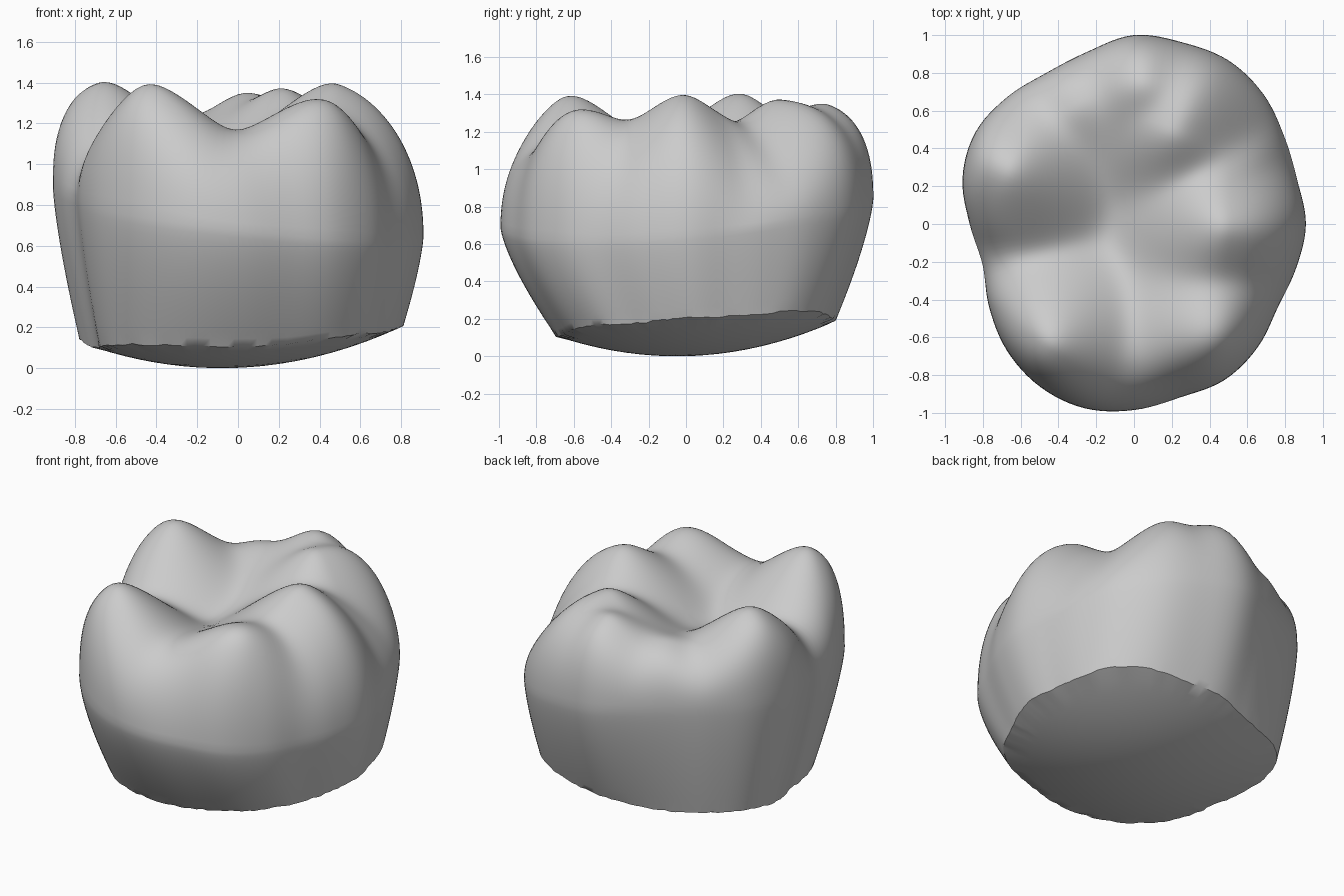
import bpy, bmesh, math, random
from math import sin, cos, exp, log, hypot, atan2, pi, radians

if "Cube" in bpy.data.objects:
    bpy.data.objects.remove(bpy.data.objects["Cube"], do_unlink=True)
random.seed(4)

SEGMENTS, BOWL_RINGS, WALL_RINGS, TOP_RINGS = 144, 10, 16, 48

# widest outline: radius every 15 degrees, starting at +x
OUTLINE = [.91, .895, .92, .97, 1.0, .995, 1.0, .945, .925, .95, .97, .94,
           .87, .83, .885, .95, .995, 1.01, .985, .95, .955, .925, .88, .89]
# cusps and low ridges: x, y, height, slope
CUSPS = [(-.46, -.65, 1.38, .85), (.5, -.64, 1.23, .7), (.5, -.02, 1.39, .85),
         (-.68, .29, 1.4, .85), (.22, .5, 1.37, .9), (.05, .77, 1.34, .8),
         (0, -.74, 1.07, .5), (-.3, .64, 1.22, .6)]
# grooves down the walls: angle, width, depth
GROOVES = [(22, 9, .08), (190, 10, .06), (279, 12, .03)]


def outline(a):
    """Cubic interpolation through the closed outline."""
    n = len(OUTLINE)
    s = (a / (2 * pi) * n) % n
    i, t = int(s), s - int(s)
    p, q, r, w = (OUTLINE[(i + k) % n] for k in (-1, 0, 1, 2))
    return q + t / 2 * (r - p + t * (2 * p - 5 * q + 4 * r - w + t * (3 * (q - r) + w - p)))


def bulge_height(a):
    return .76 - .115 * cos(a) + .085 * sin(a)


def crown_rise(u, a):
    """Rounded shoulder: 0 at the widest line, 1 in the middle."""
    power = 6.35 - 2.3 * cos(a) - .65 * cos(2 * a)
    return max(0, 1 - u ** power) ** (.42 + .05 * cos(a))


def groove(a, f):
    total = 0
    for angle, width, depth in GROOVES:
        d = (a - radians(angle) + pi) % (2 * pi) - pi
        total += depth * exp(-(d / radians(width)) ** 2)
    return 1 - total * f


# cusp heights lifted to make up for the shoulder rounding
PEAKS = []
for x, y, z, k in CUSPS:
    a, r = atan2(y, x), hypot(x, y)
    b = bulge_height(a)
    PEAKS.append((x, y, b + (z - b) / crown_rise(r / outline(a), a), k))


def chewing_height(x, y):
    """Soft union of cones that stay shallow on their outer sides."""
    total = 0
    for cx, cy, h, k in PEAKS:
        r = hypot(cx, cy)
        dx, dy = x - cx, y - cy
        along = (dx * cx + dy * cy) / r
        across = (dy * cx - dx * cy) / r
        if along > 0:
            along *= .3
        d = math.sqrt(along ** 2 + across ** 2 + .01) - .1
        total += exp(18 * (h - k * d))
    return log(total) / 18


def bowl_height(x, y):
    return .26 * ((x + .08) ** 2 + (y + .05) ** 2)


bm = bmesh.new()
angles = [2 * pi * i / SEGMENTS for i in range(SEGMENTS)]
rings = []

# shallow domed underside, fuller at the corners, with a slightly rough rim
bottom = bm.verts.new((0, .05, bowl_height(0, .05)))
base = []
for a in angles:
    r = outline(a) * (1 + .045 * sin(2 * a) ** 2)
    base.append((r * cos(a) * .87 + .02, r * sin(a) * .75 + .05))
for j in range(1, BOWL_RINGS + 1):
    t = j / BOWL_RINGS
    ring = []
    for bx, by in base:
        x, y = bx * t, .05 + (by - .05) * t
        z = bowl_height(x, y)
        if j == BOWL_RINGS:
            z += random.uniform(-.005, .005)
        ring.append(bm.verts.new((x, y, z)))
    rings.append(ring)

# flaring wall
for j in range(1, WALL_RINGS + 1):
    t = j / WALL_RINGS
    w = 1 - (1 - t) ** 1.35
    ring = []
    for (bx, by), a in zip(base, angles):
        z0 = bowl_height(bx, by)
        r = outline(a)
        ring.append(bm.verts.new((bx + (r * cos(a) - bx) * w,
                                  by + (r * sin(a) - by) * w,
                                  z0 + (bulge_height(a) - z0) * t)))
    rings.append(ring)

# rounded shoulder and chewing surface
for j in range(1, TOP_RINGS):
    u = 1 - (j / TOP_RINGS) ** 2
    ring = []
    for a in angles:
        f = crown_rise(u, a)
        r = outline(a) * u * groove(a, f * u)
        x, y, b = r * cos(a), r * sin(a), bulge_height(a)
        ring.append(bm.verts.new((x, y, b + (chewing_height(x, y) - b) * f)))
    rings.append(ring)
top = bm.verts.new((0, 0, chewing_height(0, 0)))

# skin the rings
for lower, upper in zip(rings, rings[1:]):
    for i in range(SEGMENTS):
        k = (i + 1) % SEGMENTS
        bm.faces.new((lower[i], lower[k], upper[k], upper[i]))
for i in range(SEGMENTS):
    k = (i + 1) % SEGMENTS
    bm.faces.new((bottom, rings[0][k], rings[0][i]))
    bm.faces.new((top, rings[-1][i], rings[-1][k]))
bmesh.ops.recalc_face_normals(bm, faces=bm.faces)

mesh = bpy.data.meshes.new("molar_crown")
bm.to_mesh(mesh)
bm.free()
crown = bpy.data.objects.new("molar_crown", mesh)
bpy.context.collection.objects.link(crown)

grey = bpy.data.materials.new("light grey")
grey.use_nodes = True
colour = (.6, .6, .6, 1)
grey.diffuse_color = colour
grey.node_tree.nodes["Principled BSDF"].inputs["Base Color"].default_value = colour
mesh.materials.append(grey)

bpy.ops.object.select_all(action='DESELECT')
crown.select_set(True)
bpy.context.view_layer.objects.active = crown
bpy.ops.object.shade_smooth_by_angle(angle=radians(40))
